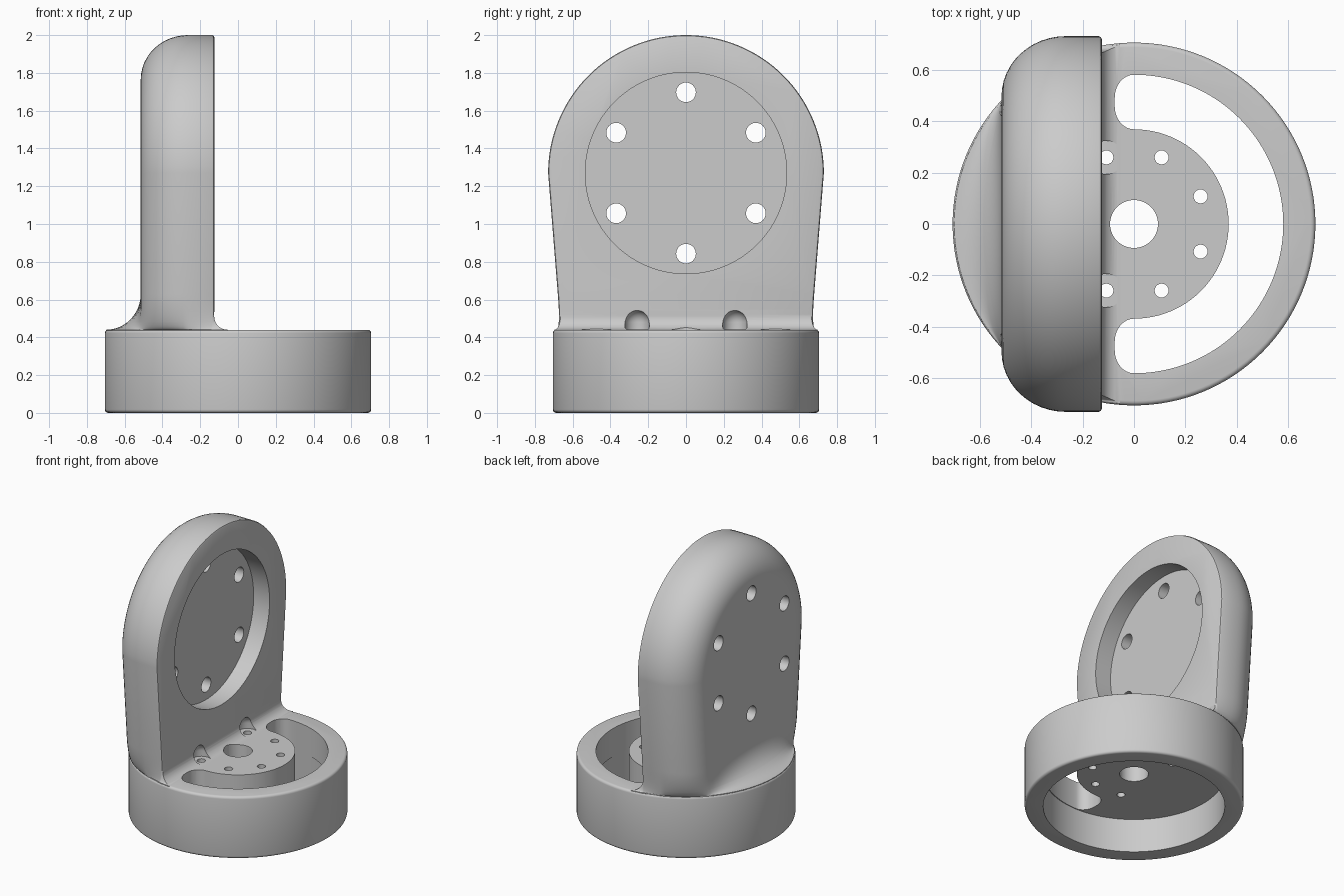
import bpy, bmesh, math
from math import cos, sin, pi, sqrt
from mathutils import Matrix

if "Cube" in bpy.data.objects:
    bpy.data.objects.remove(bpy.data.objects["Cube"])

grey = bpy.data.materials.new("light_grey")
grey.diffuse_color = (0.6, 0.6, 0.6, 1)
grey.use_nodes = True
grey.node_tree.nodes["Principled BSDF"].inputs["Base Color"].default_value = grey.diffuse_color


def to_object(bm, name):
    bmesh.ops.recalc_face_normals(bm, faces=bm.faces[:])
    me = bpy.data.meshes.new(name)
    bm.to_mesh(me)
    bm.free()
    ob = bpy.data.objects.new(name, me)
    bpy.context.collection.objects.link(ob)
    me.materials.append(grey)
    return ob


def loft(name, rings):
    """Closed solid through equal-length point rings."""
    bm = bmesh.new()
    vs = [[bm.verts.new(p) for p in r] for r in rings]
    n = len(vs[0])
    for a, b in zip(vs, vs[1:]):
        for i in range(n):
            j = (i + 1) % n
            bm.faces.new((a[i], a[j], b[j], b[i]))
    bm.faces.new(vs[0][::-1])
    bm.faces.new(vs[-1])
    return to_object(bm, name)


def circle(r, z, n=128, cx=0, cy=0):
    return [(cx + r * cos(2 * pi * i / n), cy + r * sin(2 * pi * i / n), z) for i in range(n)]


def cyl_z(name, r, z0, z1, n=32, cx=0, cy=0):
    return loft(name, [circle(r, z0, n, cx, cy), circle(r, z1, n, cx, cy)])


def cyl_x(name, r, x0, x1, cy, cz, n=32):
    return loft(name, [[(x, cy + a, cz + b) for a, b, _ in circle(r, 0, n)] for x in (x0, x1)])


def boolean(target, tool, op):
    m = target.modifiers.new("bool", 'BOOLEAN')
    m.operation, m.solver, m.object = op, 'EXACT', tool
    bpy.context.view_layer.objects.active = target
    bpy.ops.object.modifier_apply(modifier=m.name)
    bpy.data.objects.remove(tool)


# round base with softened rims
R, H, b = 0.705, 0.44, 0.018
rings = []
for k in range(5):
    a = k * pi / 8
    rings.append(circle(R - b + b * sin(a), b - b * cos(a)))
for k in range(5):
    a = k * pi / 8
    rings.append(circle(R - b + b * cos(a), H - b + b * sin(a)))
base = loft("bracket", rings)

# upright: outline insets along the thickness, from front face to rounded back
XF, XB, CZ, RT, ZF = -0.125, -0.515, 1.27, 0.73, 0.63
RX, RY = 0.25, 0.235
sections = [(XF, 0.012), (XF - 0.004, 0.004), (XF - 0.012, 0)]
for k in range(13):
    a = k * pi / 24
    sections.append((XB + RX - RX * sin(a), RY - RY * cos(a)))
width = lambda z: RT - 0.08 * (CZ - z)

bm = bmesh.new()
NA, NM = 64, 16
cols = []
for x, d in sections:
    pts = [(x, width(ZF) - d, ZF)]
    for k in range(NA + 1):
        a = pi * k / NA
        pts.append((x, (RT - d) * cos(a), CZ + (RT - d) * sin(a)))
    pts.append((x, -(width(ZF) - d), ZF))
    cols.append([bm.verts.new(p) for p in pts])
for a, c in zip(cols, cols[1:]):
    for i in range(len(a) - 1):
        bm.faces.new((a[i], a[i + 1], c[i + 1], c[i]))
yb = width(ZF) - RY
mids = [bm.verts.new((XB, yb * (1 - 2 * k / NM), ZF)) for k in range(1, NM)]
bm.faces.new(cols[0])
bm.faces.new(cols[-1] + mids[::-1])

# root fillet: horizontal slices flowing from the upright into the base rim
ring = [c[0] for c in cols] + mids + [c[-1] for c in cols[::-1]]
shape = [(v.co.x, v.co.y) for v in ring]


def flare(z, r):
    t = min(max((z - H) / r, 0), 1)
    return 1 - sqrt(max(0, 1 - (1 - t) ** 2))


levels = [H + (ZF - H) * (1 - k / 14) for k in range(1, 12)]
levels += [H + 0.075 * f for f in (0.5, 0.35, 0.22, 0.12, 0.05, 0.015, 0)] + [H - 0.04]
levels.sort(reverse=True)
for z in levels:
    new = []
    s = width(z) / width(ZF)
    f, g = flare(z, ZF - H), flare(z, 0.075)
    for i, (x, y) in enumerate(shape):
        y *= s
        if i in (0, len(shape) - 1):
            x += 0.075 * g
        q = 0.699 / math.hypot(x, y)
        new.append(bm.verts.new((x + (x * q - x) * f, y + (y * q - y) * f, z)))
    for i in range(len(ring)):
        j = (i + 1) % len(ring)
        bm.faces.new((ring[i], ring[j], new[j], new[i]))
    ring = new
bm.faces.new(ring)
upright = to_object(bm, "upright")
boolean(base, upright, 'UNION')

# hollow underside
boolean(base, cyl_z("cavity", 0.585, -0.1, 0.24, 128), 'DIFFERENCE')

# C-shaped slot around the hub
c = [(0.58 * cos(a), 0.58 * sin(a)) for a in [-pi / 2 + pi * k / 64 for k in range(65)]]
end = [(0.075 * cos(a), 0.49 + 0.09 * sin(a)) for a in [pi / 2 + pi * k / 16 for k in range(1, 9)]]
end += [(0.075 * cos(a), 0.458 + 0.09 * sin(a)) for a in [pi + pi * k / 16 for k in range(0, 8)]]
hub = [(0.368 * cos(a), 0.368 * sin(a)) for a in [pi / 2 - pi * k / 48 for k in range(49)]]
outline = c + end + hub + [(x, -y) for x, y in end[::-1]]
boolean(base, loft("slot", [[(x, y, z) for x, y in outline] for z in (0.2, 0.6)]), 'DIFFERENCE')

# hub bore, screw holes, and domed pockets in the upright's foot
boolean(base, cyl_z("bore", 0.093, 0.1, 0.6, 48), 'DIFFERENCE')
for side in (1, -1):
    hx, hy = 0.28 * cos(math.radians(112.5)), side * 0.28 * sin(math.radians(112.5))
    dome = [circle(0.065, H + 0.001, 32, hx, hy)]
    dome += [circle(0.065 * cos(k * pi / 17), 0.48 + 0.065 * sin(k * pi / 17), 32, hx, hy) for k in range(9)]
    boolean(base, loft("pocket", dome), 'DIFFERENCE')
    for deg in (22.5, 67.5, 112.5):
        a = math.radians(deg)
        boolean(base, cyl_z("screw_hole", 0.027, 0.1, 0.47, 24, 0.28 * cos(a), side * 0.28 * sin(a)), 'DIFFERENCE')

# round recess with six through holes
boolean(base, cyl_x("recess", 0.533, XF - 0.125, 0.1, 0, CZ, 128), 'DIFFERENCE')
for k in range(6):
    a = pi / 2 + k * pi / 3
    boolean(base, cyl_x("bolt_hole", 0.052, -0.7, 0, 0.427 * cos(a), CZ + 0.427 * sin(a)), 'DIFFERENCE')

bpy.ops.object.select_all(action='DESELECT')
base.select_set(True)
bpy.context.view_layer.objects.active = base
bpy.ops.object.shade_smooth_by_angle(angle=math.radians(32))
